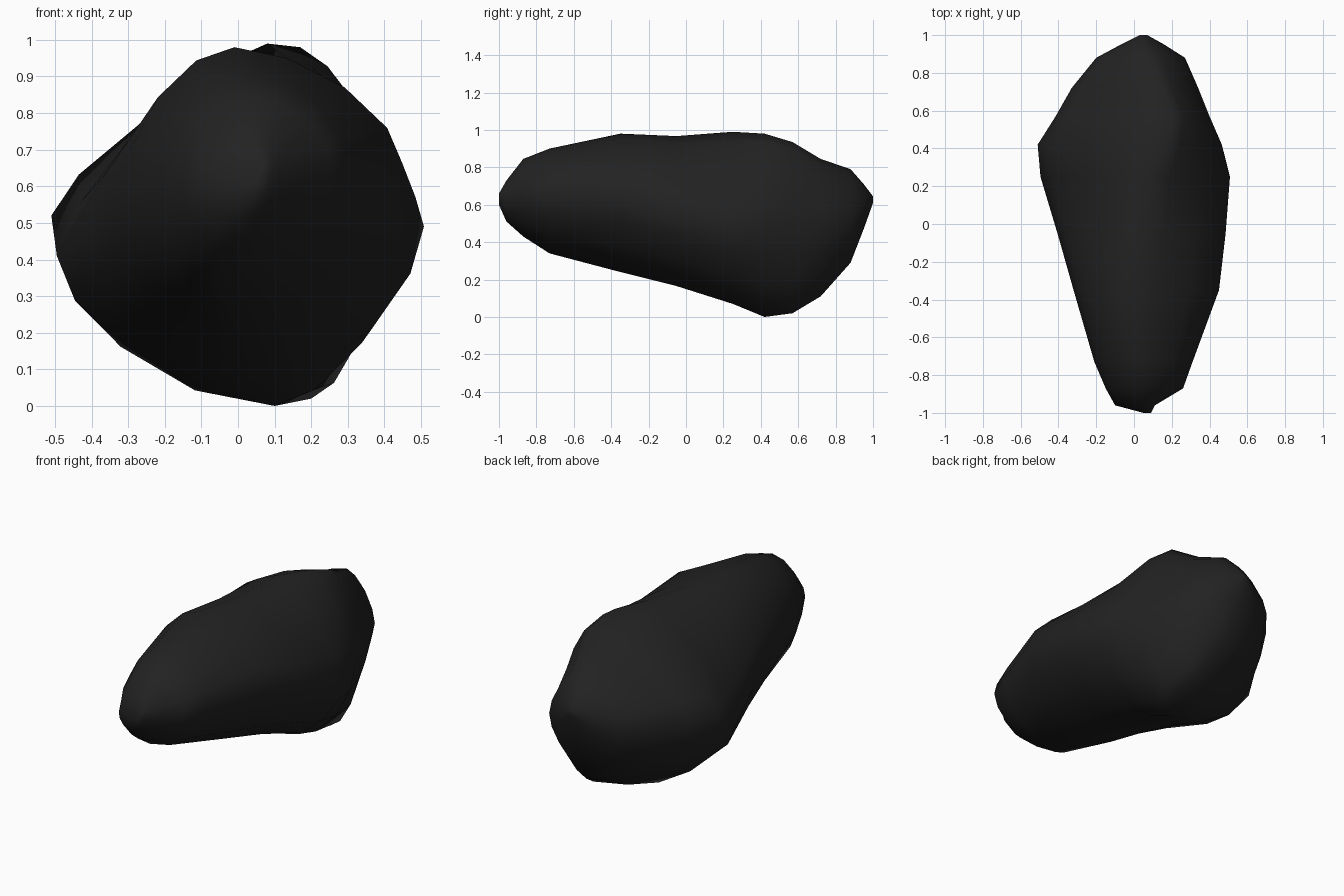
import bpy, bmesh, math

if "Cube" in bpy.data.objects:
    bpy.data.objects.remove(bpy.data.objects["Cube"])

# Cross-sections front to back: y, left x, left z, right x, right z, bottom z, top z, bottom x, top x
STATIONS = [
    (-1.00, 0.05, .60, 0.09, .65, .60, .66, 0.07, 0.07),
    (-0.96, -.10, .60, 0.11, .63, .51, .73, 0.00, 0.05),
    (-0.87, -.15, .61, 0.26, .65, .43, .845, -.04, 0.05),
    (-0.73, -.21, .59, 0.31, .66, .34, .90, -.06, 0.03),
    (-0.35, -.32, .56, 0.45, .66, .24, .98, -.02, -.01),
    (-0.05, -.405, .50, 0.485, .57, .165, .967, 0.04, 0.04),
    (0.25, -.495, .41, 0.508, .49, .07, .99, 0.11, 0.08),
    (0.42, -.51, .52, 0.465, .49, .00, .98, 0.10, 0.17),
    (0.57, -.415, .53, 0.40, .49, .02, .935, 0.20, 0.21),
    (0.72, -.33, .54, 0.34, .50, .11, .845, 0.14, 0.15),
    (0.88, -.20, .55, 0.27, .52, .29, .79, 0.08, 0.09),
    (0.95, -.07, .58, 0.16, .57, .47, .71, 0.06, 0.06),
    (1.00, 0.03, .62, 0.07, .62, .61, .645, 0.05, 0.05),
]
STEPS = 4  # points per quarter of a section


def section(y, xl, zl, xr, zr, zb, zt, xb, xt):
    """Four squashed arcs joining the right, top, left and bottom extremes."""
    flat = max(0.0, 1 - abs(y - 0.35) / 0.9)  # flatter sides near the widest part
    arcs = [((xr, zr), (xt, zt), True, 1.15 + 0.30 * flat),
            ((xt, zt), (xl, zl), False, 1.03 + 0.48 * flat),
            ((xl, zl), (xb, zb), True, 1.00 + 0.08 * flat),
            ((xb, zb), (xr, zr), False, 1.10 + 0.15 * flat)]
    pts = []
    for a, b, from_side, p in arcs:
        for i in range(STEPS):
            t = i / STEPS * math.pi / 2
            c, s = math.cos(t) ** p, math.sin(t) ** p
            if from_side:
                x, z = b[0] + (a[0] - b[0]) * c, a[1] + (b[1] - a[1]) * s
            else:
                x, z = a[0] + (b[0] - a[0]) * s, b[1] + (a[1] - b[1]) * c
            pts.append((x, y, z))
    return pts


# Loft the boulder through the sections and close both ends
bm = bmesh.new()
rings = [[bm.verts.new(co) for co in section(*st)] for st in STATIONS]
for r0, r1 in zip(rings, rings[1:]):
    n = len(r0)
    for i in range(n):
        j = (i + 1) % n
        bm.faces.new((r0[i], r0[j], r1[j], r1[i]))
bm.faces.new(rings[0])
bm.faces.new(rings[-1])
bmesh.ops.recalc_face_normals(bm, faces=bm.faces)
for f in bm.faces:
    f.smooth = True
mesh = bpy.data.meshes.new("boulder")
bm.to_mesh(mesh)
bm.free()
boulder = bpy.data.objects.new("boulder", mesh)
bpy.context.collection.objects.link(boulder)

# Dark stone
stone = bpy.data.materials.new("dark_stone")
stone.diffuse_color = (0.016, 0.016, 0.016, 1)
stone.use_nodes = True
stone.node_tree.nodes["Principled BSDF"].inputs["Base Color"].default_value = stone.diffuse_color
mesh.materials.append(stone)
